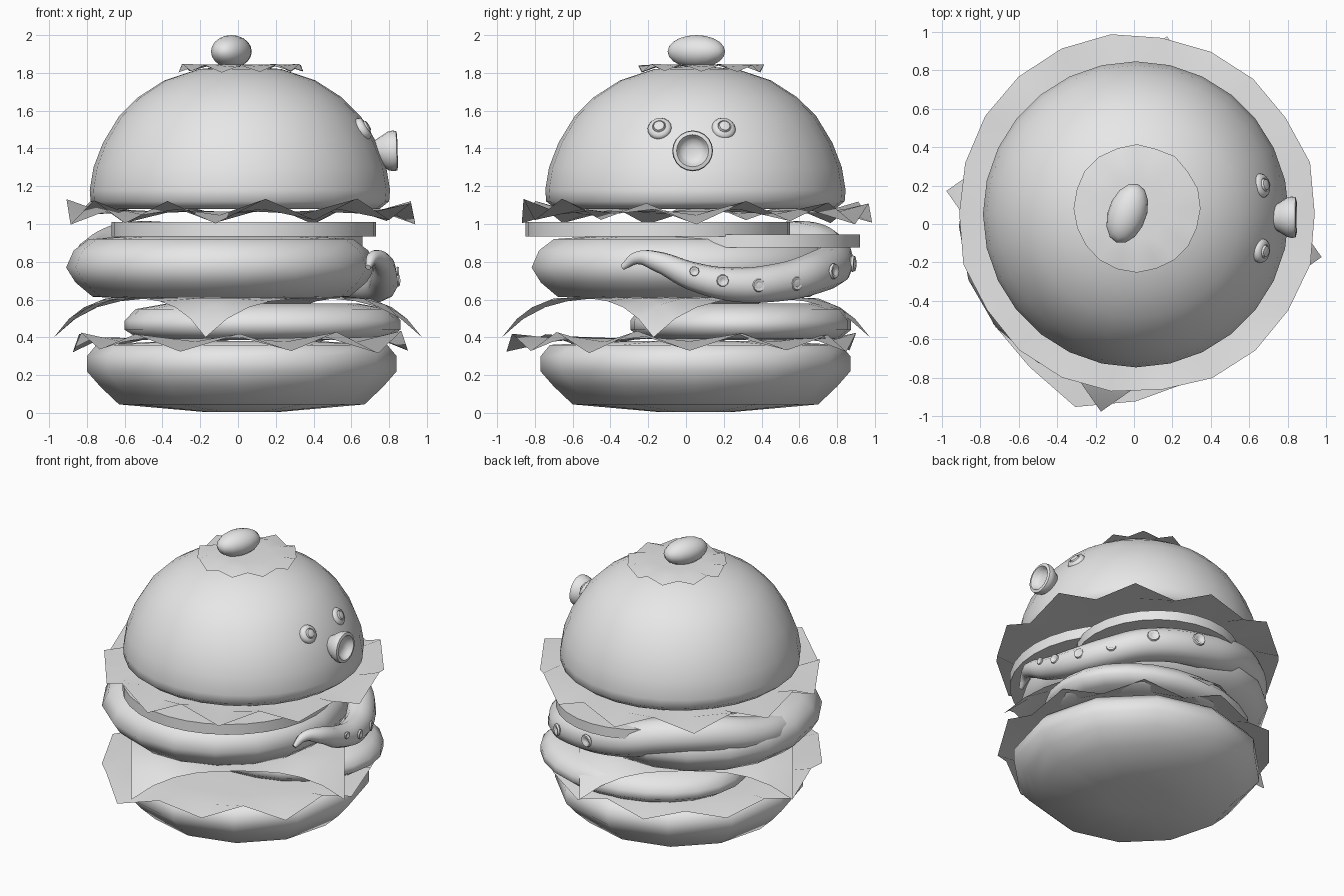
import bpy, bmesh, math, random
from mathutils import Vector, Euler

random.seed(4)
if "Cube" in bpy.data.objects:
    bpy.data.objects.remove(bpy.data.objects["Cube"])

mat = bpy.data.materials.new("plain light grey")
mat.use_nodes = True
GREY = (0.8, 0.8, 0.8, 1)
mat.diffuse_color = GREY
mat.node_tree.nodes["Principled BSDF"].inputs["Base Color"].default_value = GREY


def finish(bm, name, angle=50):
    bmesh.ops.recalc_face_normals(bm, faces=bm.faces)
    mesh = bpy.data.meshes.new(name)
    bm.to_mesh(mesh)
    bm.free()
    mesh.materials.append(mat)
    ob = bpy.data.objects.new(name, mesh)
    bpy.context.collection.objects.link(ob)
    bpy.ops.object.select_all(action='DESELECT')
    ob.select_set(True)
    bpy.context.view_layer.objects.active = ob
    bpy.ops.object.shade_smooth_by_angle(angle=math.radians(angle))
    return ob


def bridge(bm, a, b):
    for i in range(len(a)):
        j = (i + 1) % len(a)
        bm.faces.new((a[i], a[j], b[j], b[i]))


def lathe(name, profile, center=(0, 0, 0), sides=24, stretch=1, angle=50):
    """Turn (radius, height) pairs around z; the ends are capped."""
    bm = bmesh.new()
    rings = []
    for r, z in profile:
        rings.append([bm.verts.new((r * math.cos(2 * math.pi * i / sides) + center[0],
                                    r * stretch * math.sin(2 * math.pi * i / sides) + center[1],
                                    z + center[2])) for i in range(sides)])
    for a, b in zip(rings, rings[1:]):
        bridge(bm, a, b)
    bm.faces.new(rings[0])
    bm.faces.new(rings[-1])
    return finish(bm, name, angle)


def leaf(name, center, inner, outer, drop, wave, sides, jitter=0.03, lobe=0):
    """Ruffled thin sheet with a zigzag rim; lobe pulls out its front right edge."""
    bm = bmesh.new()
    rings = []
    for k, r in enumerate((inner, (inner + outer) / 2, outer)):
        ring = []
        for i in range(sides):
            t = 2 * math.pi * i / sides
            if k == 2:
                r = outer + random.uniform(-jitter, jitter) + lobe * max(0, math.cos(t + 1.9)) ** 12
            z = -drop * (k / 2) ** 2 + wave * (k / 2) ** 2 * (1 if i % 2 else -1) * random.uniform(0.6, 1)
            ring.append(bm.verts.new((center[0] + r * math.cos(t),
                                      center[1] + r * math.sin(t), center[2] + z)))
        rings.append(ring)
    bridge(bm, rings[0], rings[1])
    bridge(bm, rings[1], rings[2])
    bm.faces.new(rings[0])
    return finish(bm, name, 60)


def aim(ob, place, direction):
    ob.location = place
    ob.rotation_euler = Vector(direction).to_track_quat('Z', 'Y').to_euler()


# Bottom bun, coarse and rounded
lathe("bottom_bun", [(0.2, 0.005), (0.65, 0.045), (0.75, 0.14), (0.82, 0.22), (0.82, 0.3),
                     (0.77, 0.36), (0.4, 0.38)], (0.02, 0.05, 0), 12, 1, 75)
leaf("lower_lettuce", (0.01, 0.02, 0.395), 0.64, 0.89, 0.02, 0.06, 20, 0.02, 0.12)

# Lower patty, pushed to the back left
lathe("lower_patty", [(0.5, 0.385), (0.66, 0.395), (0.73, 0.44), (0.73, 0.49), (0.67, 0.55), (0.5, 0.58)],
      (0.13, 0.29, 0), 24, 0.8, 75)

# Cheese slice with four hanging corners
bm = bmesh.new()
bmesh.ops.create_grid(bm, x_segments=10, y_segments=10, size=0.7)
for v in bm.verts:
    reach = max(0, v.co.xy.length - 0.66) / 0.33
    v.co.z = 0.61 - 0.21 * reach ** 1.9
bmesh.ops.rotate(bm, verts=bm.verts, matrix=Euler((0, 0, math.radians(-55))).to_matrix())
finish(bm, "cheese_slice", 30)

# Upper patty and the two thin slices on it
lathe("upper_patty", [(0.5, 0.605), (0.68, 0.615), (0.77, 0.69), (0.82, 0.77), (0.78, 0.86),
                      (0.7, 0.92), (0.5, 0.935)], (-0.09, -0.01, 0), 18, 1, 75)
lathe("lower_tomato_slice", [(0.54, 0.875), (0.54, 0.945)], (0.12, 0.38, 0), 28, 1, 30)
lathe("upper_tomato_slice", [(0.7, 0.935), (0.7, 1.01)], (0.03, -0.15, 0), 32, 1, 30)

# Tentacle wrapping the side and rising round the back, with a curled thin tip
keys = [(-28, 0.78, 0.77, 0.015), (-22, 0.77, 0.82, 0.035), (-13, 0.78, 0.8, 0.055),
        (0, 0.77, 0.725, 0.075), (16, 0.78, 0.68, 0.09), (35, 0.79, 0.69, 0.1),
        (55, 0.79, 0.74, 0.11), (90, 0.74, 0.81, 0.12), (115, 0.72, 0.88, 0.125),
        (140, 0.73, 0.89, 0.125), (165, 0.76, 0.84, 0.11), (190, 0.77, 0.79, 0.1)]
curve = bpy.data.curves.new("tentacle_path", 'CURVE')
curve.dimensions = '3D'
curve.bevel_depth = 1
curve.bevel_resolution = 3
curve.resolution_u = 5
curve.use_fill_caps = True
spline = curve.splines.new('BEZIER')
spline.bezier_points.add(len(keys) - 1)
for p, (deg, r, z, thick) in zip(spline.bezier_points, keys):
    t = math.radians(deg)
    p.co = (r * math.cos(t), r * math.sin(t) + 0.03, z)
    p.radius = thick
    p.handle_left_type = p.handle_right_type = 'AUTO'
curve.materials.append(mat)
tentacle = bpy.data.objects.new("tentacle", curve)
bpy.context.collection.objects.link(tentacle)

# Six suckers along the outside of the tentacle
RING = [(0.6, -0.5), (1, 0), (0.9, 0.3), (0.6, 0.3), (0.4, 0.1)]
for deg, r, z, size in [(1, 0.845, 0.75, 0.026), (11, 0.86, 0.7, 0.033), (24, 0.87, 0.675, 0.036),
                        (39, 0.88, 0.685, 0.038), (57, 0.895, 0.75, 0.042), (78, 0.87, 0.79, 0.045)]:
    t = math.radians(deg)
    sucker = lathe("sucker", [(a * size, b * size) for a, b in RING], sides=10)
    aim(sucker, (r * math.cos(t), r * math.sin(t) + 0.03, z), (math.cos(t), math.sin(t), 0))

# Upper lettuce and top bun
leaf("upper_lettuce", (0.015, 0.055, 1.065), 0.64, 0.93, 0, 0.07, 22, 0.012)
lathe("top_bun", [(0.4, 1.09), (0.74, 1.08), (0.79, 1.12), (0.795, 1.18), (0.775, 1.3), (0.725, 1.43),
                  (0.64, 1.57), (0.54, 1.67), (0.4, 1.76), (0.22, 1.82), (0.05, 1.835)],
      (0.01, 0.05, 0), 28)

# Garnish: small leaf and olive
leaf("top_leaf", (0.015, 0.08, 1.845), 0.16, 0.33, 0.02, 0.024, 20, 0.006)
bm = bmesh.new()
bmesh.ops.create_uvsphere(bm, u_segments=14, v_segments=10, radius=1)
olive = finish(bm, "olive")
olive.scale = (0.1, 0.162, 0.087)
olive.rotation_euler = (0, 0, math.radians(-20))
olive.location = (-0.035, 0.055, 1.913)

# Eyes: shallow domes with a raised pupil, sunk into the bun
for y in (-0.14, 0.2):
    eye = lathe("eye", [(0.06, -0.04), (0.064, 0), (0.055, 0.015), (0.036, 0.02), (0.033, 0.015),
                        (0.028, 0.028), (0.012, 0.032)], sides=16)
    aim(eye, (0.665, y, 1.507), (0.8, 0.9 * y, 0.5))

# Mouth: shallow flared bowl
mouth = lathe("mouth", [(0.05, -0.04), (0.08, 0.01), (0.102, 0.045), (0.108, 0.07), (0.104, 0.09),
                        (0.085, 0.095), (0.072, 0.075), (0.06, 0.06), (0.03, 0.05)], sides=20)
aim(mouth, (0.75, 0.035, 1.385), (1, 0, 0.03))
